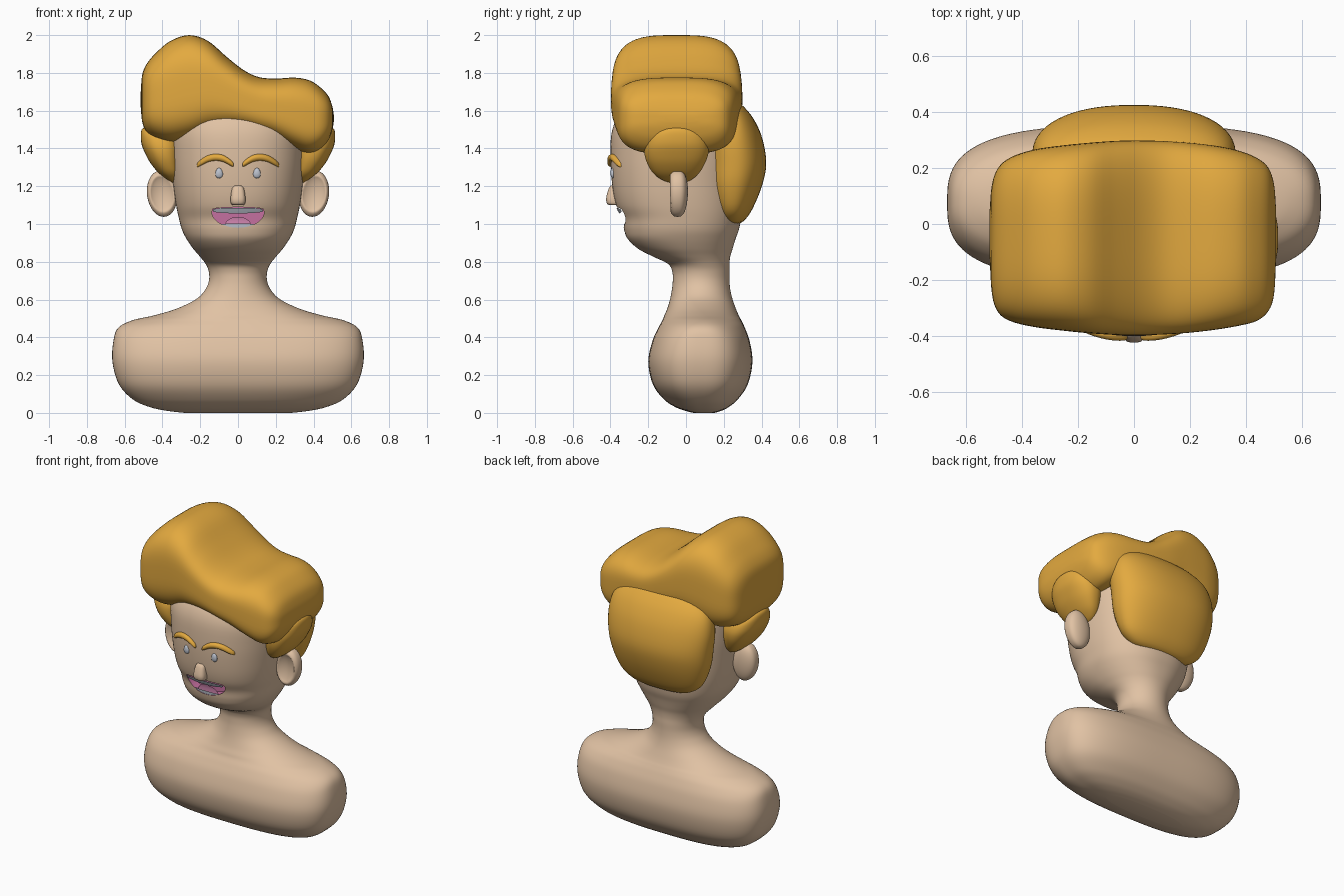
import bpy, bmesh, math

if "Cube" in bpy.data.objects:
    bpy.data.objects.remove(bpy.data.objects["Cube"])


def material(name, rgb):
    m = bpy.data.materials.new(name)
    m.diffuse_color = (*rgb, 1)
    m.use_nodes = True
    m.node_tree.nodes["Principled BSDF"].inputs["Base Color"].default_value = m.diffuse_color
    return m


SKIN = material("skin", (0.75, 0.54, 0.37))
HAIR = material("golden hair", (0.77, 0.40, 0.05))
GREY = material("pale grey", (0.52, 0.56, 0.64))
MOUTH = material("dark pink", (0.56, 0.16, 0.35))
TONGUE = material("light pink", (0.78, 0.29, 0.53))


def finish(name, bm, mat, mirror=False):
    bmesh.ops.recalc_face_normals(bm, faces=bm.faces)
    me = bpy.data.meshes.new(name)
    bm.to_mesh(me)
    bm.free()
    me.materials.append(mat)
    me.shade_smooth()
    ob = bpy.data.objects.new(name, me)
    bpy.context.collection.objects.link(ob)
    if mirror:
        mod = ob.modifiers.new("mirror", 'MIRROR')
        mod.use_mirror_merge = False
    return ob


def smooth_rows(keys, sub):
    """Catmull-Rom interpolation through the key sections."""
    rows = []
    last = len(keys) - 1
    for i in range(last):
        p0, p1, p2, p3 = (keys[max(i - 1, 0)], keys[i], keys[i + 1], keys[min(i + 2, last)])
        for s in range(sub):
            t = s / sub
            rows.append([b + 0.5 * t * (c - a + t * (2 * a - 5 * b + 4 * c - d + t * (3 * (b - c) + d - a)))
                         for a, b, c, d in zip(p0, p1, p2, p3)])
    rows.append(list(keys[last]))
    return rows


def loft(name, keys, mat, axis='z', n=2.3, segs=64, sub=4, mirror=False):
    """Superellipse sections (t, a0, a1, b0, b1[, n]) along an axis; a is x (or z), b is y."""
    bm = bmesh.new()
    rings = []
    for r in smooth_rows(keys, sub):
        e = 2 / (r[5] if len(r) > 5 else n)
        ring = []
        for k in range(segs):
            u = 2 * math.pi * (k + 0.5) / segs
            c, s = math.cos(u), math.sin(u)
            a = (r[1] + r[2]) / 2 + (r[2] - r[1]) / 2 * math.copysign(abs(c) ** e, c)
            b = (r[3] + r[4]) / 2 + (r[4] - r[3]) / 2 * math.copysign(abs(s) ** e, s)
            ring.append(bm.verts.new((a, b, r[0]) if axis == 'z' else (r[0], b, a)))
        rings.append(ring)
    for p, q in zip(rings, rings[1:]):
        for k in range(segs):
            j = (k + 1) % segs
            bm.faces.new((p[k], p[j], q[j], q[k]))
    bm.faces.new(rings[0])
    bm.faces.new(rings[-1])
    return finish(name, bm, mat, mirror)


def arc(u):
    return math.sqrt(max(0, 1 - u * u))


# Shoulders, neck and head: z, half width, front y, back y, roundness
body = [(0, .28, .04, .15, 2.5), (.01, .37, 0, .185, 2.6), (.03, .465, -.055, .225, 2.7),
        (.07, .555, -.115, .273, 2.8), (.15, .63, -.175, .327, 3), (.27, .665, -.2, .352, 3),
        (.38, .66, -.178, .337, 2.9), (.45, .635, -.147, .312, 2.5), (.49, .56, -.125, .293, 2.1),
        (.515, .45, -.115, .28, 2), (.55, .33, -.1, .265, 2), (.6, .225, -.085, .247, 2),
        (.65, .175, -.075, .235, 2), (.7, .154, -.07, .23, 2), (.75, .155, -.073, .23, 2),
        (.79, .172, -.097, .23, 2), (.83, .204, -.18, .235, 2.1), (.87, .238, -.255, .247, 2.2),
        (.92, .272, -.308, .262, 2.3), (.97, .297, -.328, .28, 2.3), (1.03, .313, -.338, .292, 2.3),
        (1.1, .328, -.37, .3, 2.3), (1.2, .342, -.39, .3, 2.3), (1.35, .355, -.4, .3, 2.3),
        (1.5, .355, -.39, .28, 2.3), (1.6, .31, -.33, .23, 2.2), (1.65, .2, -.2, .1, 2)]
body = [(z, -w, w, f, b, n) for z, w, f, b, n in body]
head = loft("head_and_shoulders", body, SKIN, segs=96, sub=5)
face_rows = smooth_rows(body, 5)

# Mouth hollow: D-shaped cutter, its walls keep the mouth colour
bm = bmesh.new()
outline = [(.138 * math.cos(math.pi * k / 20), 1.064 - .084 * math.sin(math.pi * k / 20)) for k in range(21)]
outline += [(.138 * u, 1.064 + .025 * arc(u) ** .4) for u in (-.97, -.85, -.6, -.3, 0, .3, .6, .85, .97)]
base = bm.faces.new([bm.verts.new((x, -.5, z)) for x, z in outline])
ext = bmesh.ops.extrude_face_region(bm, geom=[base])
bmesh.ops.translate(bm, vec=(0, .235, 0), verts=[v for v in ext["geom"] if isinstance(v, bmesh.types.BMVert)])
cutter = finish("mouth_cutter", bm, MOUTH)
cutter.hide_render = True
cutter.hide_viewport = False
mod = head.modifiers.new("mouth", 'BOOLEAN')
mod.operation, mod.solver, mod.object, mod.material_mode = 'DIFFERENCE', 'EXACT', cutter, 'TRANSFER'
bpy.context.view_layer.objects.active = head
head.select_set(True)
bpy.ops.object.modifier_apply(modifier="mouth")
bpy.ops.object.shade_smooth_by_angle(angle=math.radians(50))
bpy.data.objects.remove(cutter)


def face_y(x, z):
    """Front surface of the head at x, z."""
    for p, q in zip(face_rows, face_rows[1:]):
        if p[0] <= z <= q[0]:
            t = (z - p[0]) / (q[0] - p[0])
            _, _, w, f, b, n = [i + (j - i) * t for i, j in zip(p, q)]
            return (f + b) / 2 - (b - f) / 2 * (1 - min(abs(x) / w, 1) ** n) ** (1 / n)


# Swept top hair: x, bottom z, top z, front y, back y
loft("top_hair", [
    (-.515, 1.62, 1.70, -.12, .05), (-.507, 1.54, 1.79, -.25, .14), (-.485, 1.49, 1.845, -.315, .2),
    (-.44, 1.455, 1.9, -.347, .238), (-.36, 1.432, 1.968, -.367, .265), (-.26, 1.445, 2.0, -.38, .28),
    (-.16, 1.48, 1.97, -.39, .29), (-.06, 1.495, 1.885, -.396, .297), (.03, 1.492, 1.815, -.397, .298),
    (.11, 1.473, 1.778, -.394, .296), (.2, 1.445, 1.77, -.388, .29), (.3, 1.395, 1.775, -.376, .278),
    (.38, 1.37, 1.76, -.362, .26), (.44, 1.395, 1.72, -.345, .235), (.48, 1.445, 1.675, -.31, .2),
    (.5, 1.5, 1.62, -.25, .14), (.507, 1.54, 1.58, -.12, .05)], HAIR, axis='x', n=3.3, segs=80)

# Hair at the back of the head
loft("back_hair", [(z, -w, w, f, b) for z, w, f, b in [
    (1.0, .13, .215, .275), (1.02, .21, .18, .31), (1.08, .285, .14, .352), (1.2, .335, .1, .402),
    (1.32, .355, .09, .425), (1.45, .362, .09, .405), (1.55, .335, .12, .362), (1.615, .26, .16, .312),
    (1.645, .13, .21, .275)]], HAIR, n=2.25)

# Side hair above the ears
loft("side_hair", [
    (1.22, .32, .35, -.09, -.01), (1.235, .31, .375, -.13, .03), (1.27, .3, .42, -.175, .07),
    (1.32, .3, .462, -.205, .1), (1.37, .3, .49, -.22, .118), (1.42, .3, .51, -.22, .12),
    (1.47, .32, .515, -.2, .1), (1.5, .37, .51, -.15, .05), (1.512, .43, .495, -.09, -.01)],
    HAIR, n=2.4, segs=40, mirror=True)

# Ears: flattened balls with a hollow in front
bm = bmesh.new()
bmesh.ops.create_uvsphere(bm, u_segments=48, v_segments=32, radius=1)
for v in bm.verts:
    x, y, z = v.co
    hollow = max(0, 1 - (x * x + z * z) / 0.62) ** 0.8
    y = math.copysign(abs(y) ** .7, y)
    if y < 0:
        y += 0.7 * hollow
    v.co = (.402 + .08 * x + .009 * z, -.045 + (.055 + .004 * z) * y, 1.16 + .122 * z)
finish("ear", bm, SKIN, mirror=True)

# Nose
loft("nose", [(z, -w, w, f, -.34) for z, w, f in [
    (1.1, .028, -.405), (1.108, .037, -.418), (1.13, .04, -.423), (1.16, .037, -.418),
    (1.19, .031, -.408), (1.204, .02, -.398)]], SKIN, n=3, segs=32)

# Eyebrows: x, centre z, thickness
brow = []
for x, z, r in [(.023, 1.312, .004), (.027, 1.315, .012), (.045, 1.328, .0165), (.08, 1.347, .018),
                (.12, 1.353, .018), (.16, 1.345, .018), (.195, 1.326, .0165), (.213, 1.313, .012),
                (.218, 1.309, .004)]:
    y = face_y(x, z) - .002
    brow.append((x, z - r, z + r, y - r, y + r))
loft("eyebrow", brow, HAIR, axis='x', n=2, segs=24, mirror=True)

# Eyes
bm = bmesh.new()
bmesh.ops.create_uvsphere(bm, u_segments=24, v_segments=16, radius=1)
for v in bm.verts:
    x, y, z = v.co
    v.co = (.1 + .02 * x * (1 - .2 * z), face_y(.1, 1.27) + .012 * y, 1.27 + .028 * z)
finish("eye", bm, GREY, mirror=True)


def patch(name, half, low, high, lift, mat, nx=32, nz=6):
    """Thin plate following the face between two outline functions of x / half."""
    bm = bmesh.new()
    grid = []
    for i in range(nx + 1):
        u = -math.cos(math.pi * i / nx)
        x, lo, hi = u * half, low(u), high(u)
        zs = [lo + (hi - lo) * j / nz for j in range(nz + 1)]
        grid.append([bm.verts.new((x, face_y(x, z) - lift, z)) for z in zs])
    for p, q in zip(grid, grid[1:]):
        for j in range(nz):
            bm.faces.new((p[j], q[j], q[j + 1], p[j + 1]))
    ob = finish(name, bm, mat)
    if ob.data.polygons[len(ob.data.polygons) // 2].normal.y > 0:
        ob.data.flip_normals()


# Teeth and tongue inside the mouth
patch("upper_teeth", .132, lambda u: 1.068 - .012 * arc(u), lambda u: 1.068 + .018 * arc(u) ** .4, .004, GREY)
patch("tongue", .07, lambda u: .985, lambda u: .99 + .048 * arc(u), -.02, TONGUE)
patch("lower_teeth", .085, lambda u: 1.0 - .02 * arc(u), lambda u: 1.0 + .002 * arc(u), -.003, GREY)
